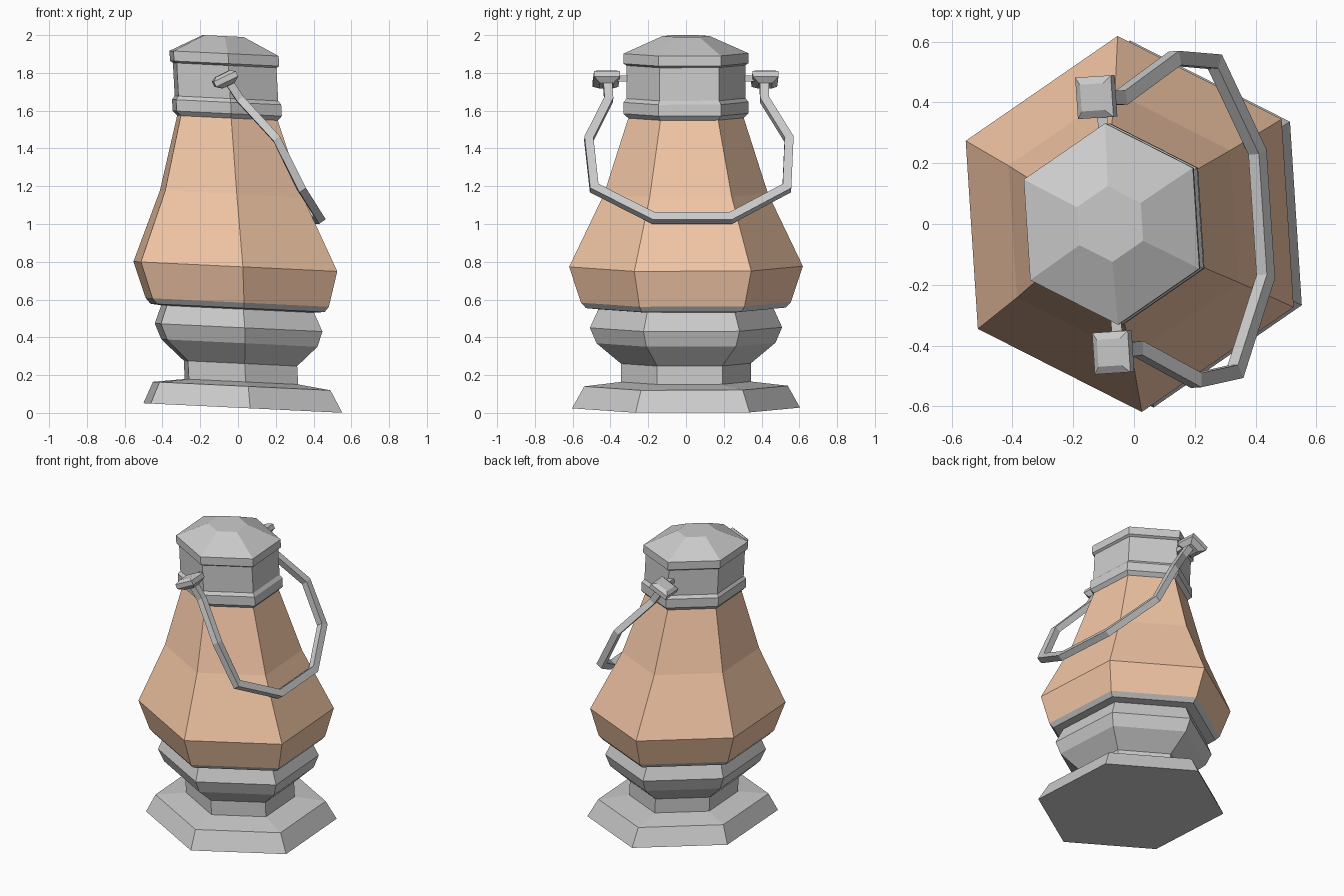
import bpy, bmesh, math
from mathutils import Vector

if "Cube" in bpy.data.objects:
    bpy.data.objects.remove(bpy.data.objects["Cube"])

YAW = math.radians(3.8)


def make(name, verts, faces, color=None):
    bm = bmesh.new()
    vs = [bm.verts.new(v) for v in verts]
    for f in faces:
        bm.faces.new([vs[i] for i in f])
    bmesh.ops.recalc_face_normals(bm, faces=bm.faces)
    me = bpy.data.meshes.new(name)
    bm.to_mesh(me)
    bm.free()
    ob = bpy.data.objects.new(name, me)
    bpy.context.collection.objects.link(ob)
    if color:
        mat = bpy.data.materials.new(name)
        mat.diffuse_color = color
        mat.use_nodes = True
        mat.node_tree.nodes["Principled BSDF"].inputs["Base Color"].default_value = mat.diffuse_color
        me.materials.append(mat)
    return ob


def skin(rings, caps=True):
    """Join equal-length rings of points into a tube."""
    n = len(rings[0])
    verts = [p for r in rings for p in r]
    faces = [(i*n + k, i*n + (k+1) % n, (i+1)*n + (k+1) % n, (i+1)*n + k)
             for i in range(len(rings) - 1) for k in range(n)]
    if caps:
        faces += [tuple(reversed(range(n))), tuple(range(len(verts) - n, len(verts)))]
    return verts, faces


def hex_ring(r, z):
    """Hexagon on the lantern's crooked, leaning axis."""
    cx = 0.027 - 0.053 * z
    out = []
    for k in range(6):
        a = math.pi / 6 + YAW + k * math.pi / 3
        x = 0.97 * r * math.cos(a)
        out.append((cx + x, r * math.sin(a), z - 0.048 * x))
    return out


def lathe(name, profile, caps=True, color=None):
    make(name, *skin([hex_ring(r, z) for r, z in profile], caps), color)


# Hexagonal body, bottom to top
lathe("base", [(.605, .026), (.54, .142), (.345, .165), (.345, .262),
               (.475, .37), (.51, .452), (.465, .55), (.53, .556), (.557, .585)])
lathe("glass", [(.557, .585), (.62, .775), (.435, 1.16), (.305, 1.565)],
      False, (.9, .57, .38, 1))
lathe("neck", [(.305, 1.56), (.332, 1.585), (.332, 1.645), (.315, 1.665), (.315, 1.86)])
lathe("cap", [(.315, 1.84), (.332, 1.85), (.332, 1.903), (.125, 1.995)])


# Handle side details share the body's small yaw
def yaw(x, y, z):
    return Vector((x - y * math.sin(YAW), y + (x + .06) * math.sin(YAW), z))


# Bail handle: mirrored path swept with a square section
half = [(-.075, -.415, 1.75), (-.015, -.412, 1.66), (.17, -.53, 1.45),
        (.30, -.51, 1.19), (.42, -.205, 1.032)]
path = [yaw(*p) for p in half + [(x, -y, z) for x, y, z in reversed(half)]]
normal = yaw(.82 - .06, 0, .57) - yaw(-.06, 0, 0)
normal.normalize()
rings = []
for i, p in enumerate(path):
    a = (p - path[max(i - 1, 0)]).normalized()
    b = (path[min(i + 1, len(path) - 1)] - p).normalized()
    t = (a + b).normalized()
    mitre = 1 / max(.6, t.dot(b if i < len(path) - 1 else a))
    side = normal.cross(t).normalized() * .023 * mitre
    nn = normal * .021
    rings.append([p + side + nn, p - side + nn, p - side - nn, p + side - nn])
make("handle", *skin(rings))

# Knobs and axles on both sides
u, w = Vector((.9, 0, .43)), Vector((-.43, 0, .9))
for s, label in ((-1, "front"), (1, "back")):
    c = Vector((-.095, s * .42, 1.765))
    sections = [(.035, -.036), (.065, -.012), (.065, .018), (.042, .034)]
    rings = []
    for r, h in sections:
        rings.append([yaw(*(c + u*(r*i) + Vector((0, r*1.05*j, 0)) + w*h))
                      for i, j in ((1, 1), (-1, 1), (-1, -1), (1, -1))])
    make(label + "_knob", *skin(rings))
    rings = [[yaw(-.08 + .017*i, s*y, 1.77 + .015*j)
              for i, j in ((1, 1), (-1, 1), (-1, -1), (1, -1))] for y in (.28, .38)]
    make(label + "_axle", *skin(rings))
